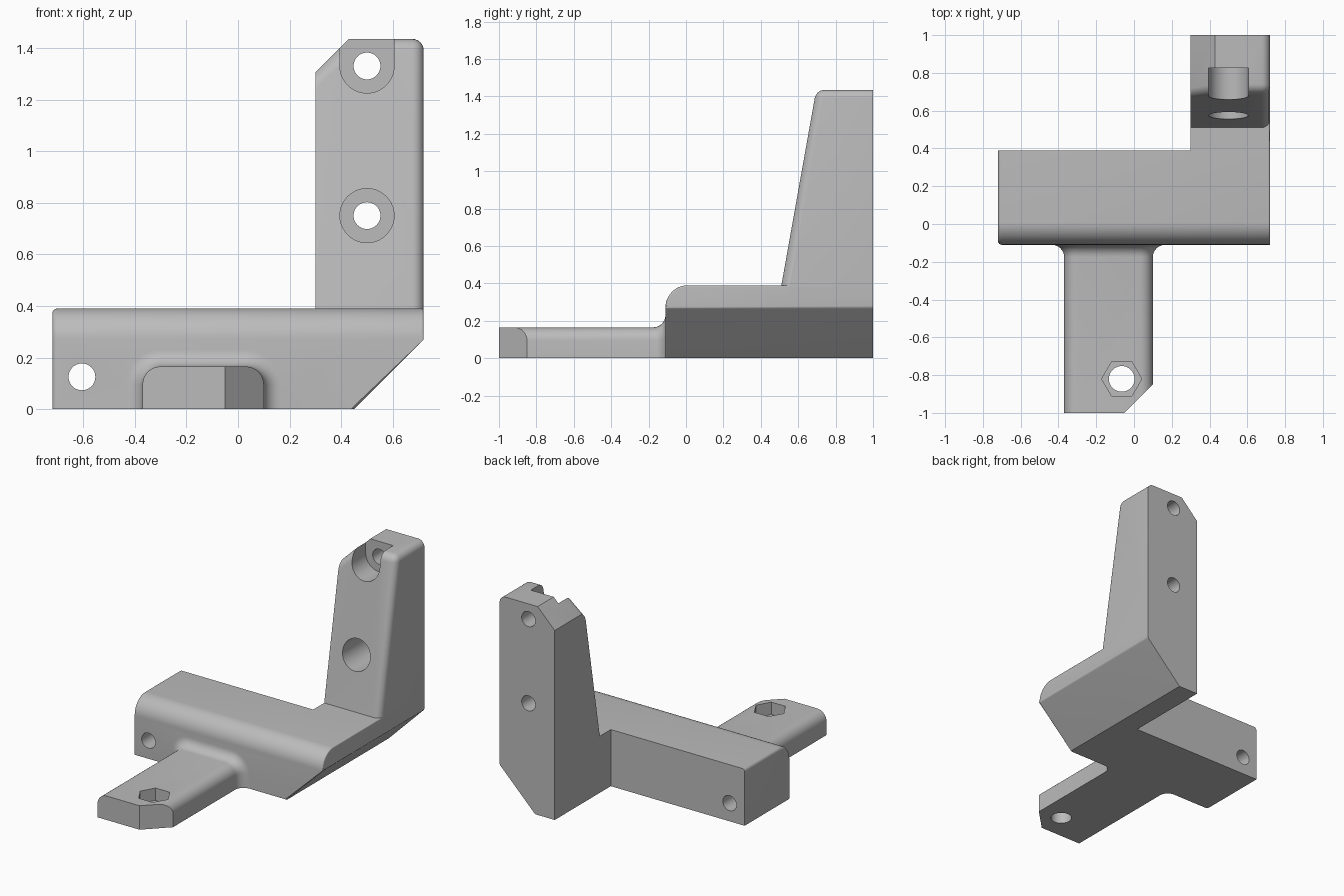
import bpy, bmesh, math
from mathutils import Vector

if "Cube" in bpy.data.objects:
    bpy.data.objects.remove(bpy.data.objects["Cube"])

EPS = 1e-4
grey = bpy.data.materials.new("light grey")
grey.diffuse_color = (0.5, 0.5, 0.5, 1)
grey.use_nodes = True
grey.node_tree.nodes["Principled BSDF"].inputs["Base Color"].default_value = grey.diffuse_color


def loft(rings):
    """Closed solid through equal-length rings of points."""
    bm = bmesh.new()
    loops = [[bm.verts.new(p) for p in ring] for ring in rings]
    n = len(loops[0])
    for a, b in zip(loops, loops[1:]):
        for i in range(n):
            j = (i + 1) % n
            bm.faces.new((a[i], a[j], b[j], b[i]))
    bm.faces.new(loops[0])
    bm.faces.new(loops[-1])
    bmesh.ops.recalc_face_normals(bm, faces=bm.faces)
    return bm


def prism(points, vec):
    pts = [Vector(p) for p in points]
    return loft([pts, [p + Vector(vec) for p in pts]])


def slice_off(bm, co, normal):
    """Cut away everything on the normal's side of a plane and close the cut."""
    bmesh.ops.bisect_plane(bm, geom=bm.verts[:] + bm.edges[:] + bm.faces[:], dist=1e-6,
                           plane_co=co, plane_no=Vector(normal).normalized(), clear_outer=True)
    bmesh.ops.holes_fill(bm, edges=[e for e in bm.edges if e.is_boundary], sides=0)
    bmesh.ops.recalc_face_normals(bm, faces=bm.faces)


def round_edges(bm, test, radius, segments):
    """Round the edges whose two end points pass the test."""
    edges = [e for e in bm.edges if test(e.verts[0].co, e.verts[1].co)]
    bmesh.ops.bevel(bm, geom=edges, offset=radius, offset_type='OFFSET', segments=segments,
                    profile=0.5, affect='EDGES', clamp_overlap=True)


def both(f):
    return lambda a, b: f(a) and f(b)


def near(a, b):
    return abs(a - b) < EPS


def make(name, bm):
    mesh = bpy.data.meshes.new(name)
    bm.to_mesh(mesh)
    bm.free()
    mesh.materials.append(grey)
    ob = bpy.data.objects.new(name, mesh)
    bpy.context.collection.objects.link(ob)
    return ob


def combine(target, other, operation):
    mod = target.modifiers.new(operation, 'BOOLEAN')
    mod.operation, mod.object, mod.solver = operation, other, 'EXACT'
    bpy.context.view_layer.objects.active = target
    bpy.ops.object.modifier_apply(modifier=mod.name)
    bpy.data.objects.remove(other)


def circle(x, y, r, n=40, start=0.0):
    return [(x + r * math.cos(start + 2 * math.pi * i / n),
             y + r * math.sin(start + 2 * math.pi * i / n)) for i in range(n)]


# Base: L-shaped footprint with a sloped lower right side
X, FRONT, TOP = 0.72, -0.11, 0.39
foot = [(-X, FRONT), (X, FRONT), (X, 1), (0.30, 1), (0.30, 0.39), (-X, 0.39)]
bm = prism([(x, y, 0) for x, y in foot], (0, 0, TOP))
slice_off(bm, (0.45, 0, 0), (1, 0, -1))
round_edges(bm, both(lambda c: near(c.y, FRONT) and near(c.z, TOP)), 0.14, 12)


def right_rim(a, b):
    if near(a.y, 1) and near(b.y, 1):
        return False
    cap = near(a.x, X) and near(b.x, X)
    slope = all(near(c.x - c.z, 0.45) and near(c.y, FRONT) for c in (a, b))
    return cap or slope


def left_rim(a, b):
    return (near(a.x, -X) and near(b.x, -X)
            and not (near(a.z, 0) and near(b.z, 0))
            and not (near(a.y, 0.39) and near(b.y, 0.39)))


round_edges(bm, right_rim, 0.045, 6)
round_edges(bm, left_rim, 0.02, 4)
bracket = make("bracket", bm)

# Upright arm with a leaning front and one clipped top corner
H, LOW = 1.435, 0.33
outline = [(0.30, LOW), (X, LOW), (X, H), (0.43, H), (0.30, 1.305)]
bm = prism([(x, 0.4, z) for x, z in outline], (0, 0.6, 0))
lean_co = Vector((0, 0.51, TOP))
lean_no = Vector((0, -1.01, 0.18)).normalized()
slice_off(bm, lean_co, lean_no)


def arm_rim(a, b):
    front = all(abs((c - lean_co).dot(lean_no)) < EPS for c in (a, b))
    left = near(a.x, 0.30) and near(b.x, 0.30)
    bottom = near(a.z, LOW) and near(b.z, LOW)
    top_right = all(near(c.x, X) and near(c.z, H) for c in (a, b))
    return (front and not left and not bottom) or top_right


round_edges(bm, arm_rim, 0.045, 6)
combine(bracket, make("arm", bm), 'UNION')


# Tongue: round-topped bar that flares into the base
def tongue_ring(y, d):
    r, x0, x1, top = 0.07 + d, -0.37 - d, 0.10 + d, 0.165 + d
    pts = [(x0, y, 0)]
    for cx, start in ((x0 + r, math.pi), (x1 - r, math.pi / 2)):
        for i in range(9):
            t = start - math.pi / 2 * i / 8
            pts.append((cx + r * math.cos(t), y, top - r + r * math.sin(t)))
    return pts + [(x1, y, 0)]


F = 0.065
rings = [tongue_ring(-1, 0)]
for i in range(9):
    t = math.pi / 2 * i / 8
    rings.append(tongue_ring(FRONT - F + F * math.sin(t), F * (1 - math.cos(t))))
rings.append(tongue_ring(-0.04, F))
bm = loft(rings)
slice_off(bm, (-0.05, -1, 0), (1, -1, 0))
combine(bracket, make("tongue", bm), 'UNION')

# Screw holes running front to back
for x, z in ((-0.605, 0.125), (0.5, 0.75), (0.5, 1.33)):
    hole = [(u, -0.5, v) for u, v in circle(x, z, 0.052)]
    combine(bracket, make("screw_hole", prism(hole, (0, 2, 0))), 'DIFFERENCE')

# Head recesses in the arm: a round one and one open at the top
recess = [(u, 0.3, v) for u, v in circle(0.5, 0.75, 0.105)]
slot = [(0.5 + 0.105 * math.cos(t), 0.3, 1.33 + 0.105 * math.sin(t))
        for t in (math.pi + math.pi * i / 20 for i in range(21))]
slot += [(0.605, 0.3, 1.6), (0.395, 0.3, 1.6)]
for shape in (recess, slot):
    combine(bracket, make("head_recess", prism(shape, (0, 0.525, 0))), 'DIFFERENCE')

# Tongue hole with a hexagonal nut pocket on top
hole = [(u, v, -0.2) for u, v in circle(-0.065, -0.82, 0.068)]
nut = [(u, v, 0.08) for u, v in circle(-0.065, -0.82, 0.106, 6)]
for shape in (hole, nut):
    combine(bracket, make("nut_pocket", prism(shape, (0, 0, 0.6))), 'DIFFERENCE')

# Smooth roundings, sharp corners
bpy.ops.object.select_all(action='DESELECT')
bracket.select_set(True)
bpy.context.view_layer.objects.active = bracket
bpy.ops.object.shade_smooth_by_angle(angle=math.radians(25))
